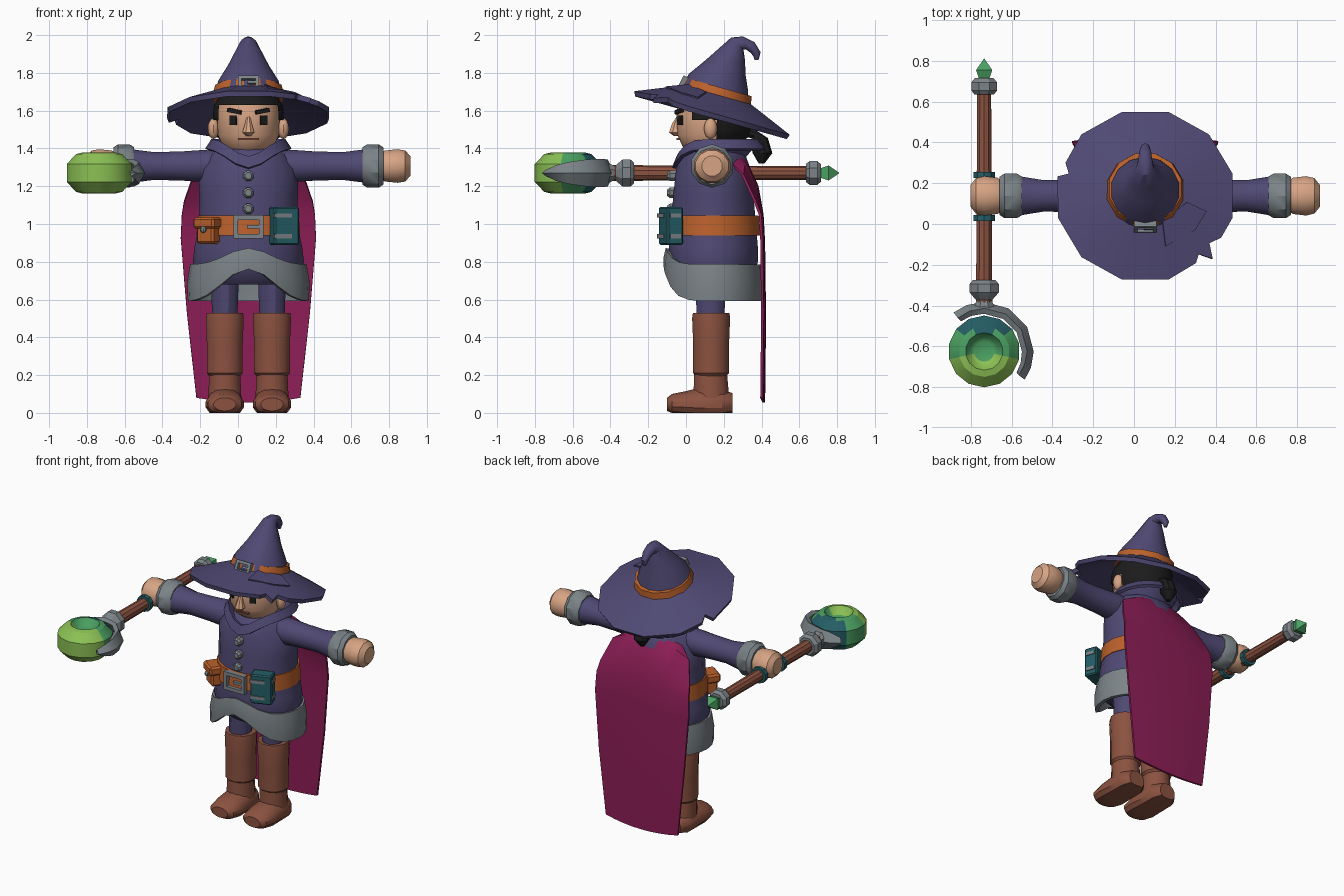
import bpy, bmesh
from math import sin, cos, pi, radians, exp
from mathutils import Vector, Matrix

if "Cube" in bpy.data.objects:
    bpy.data.objects.remove(bpy.data.objects["Cube"], do_unlink=True)

CX, CY = 0.055, 0.145          # body axis
COLOURS = {
    "purple_cloth": (.078, .066, .17), "orange_leather": (.5, .12, .025),
    "brown_leather": (.26, .085, .052), "magenta_cape": (.27, .013, .095),
    "grey_metal": (.2, .23, .245), "skin": (.68, .37, .23), "black_hair": (.012, .011, .012),
    "light_green": (.26, .53, .09), "green": (.07, .35, .12), "teal": (.018, .11, .13)}
MATS, PARTS = {}, []
for label, rgb in COLOURS.items():
    m = bpy.data.materials.new(label)
    m.use_nodes = True
    m.diffuse_color = (*rgb, 1)
    m.node_tree.nodes["Principled BSDF"].inputs["Base Color"].default_value = (*rgb, 1)
    MATS[label] = m


def finish(name, bm, *mats, thick=0):
    bmesh.ops.remove_doubles(bm, verts=bm.verts, dist=.0005)
    bmesh.ops.recalc_face_normals(bm, faces=bm.faces)
    me = bpy.data.meshes.new(name)
    bm.to_mesh(me)
    bm.free()
    for label in mats:
        me.materials.append(MATS[label])
    ob = bpy.data.objects.new(name, me)
    bpy.context.collection.objects.link(ob)
    if thick:
        mod = ob.modifiers.new("thickness", "SOLIDIFY")
        mod.thickness, mod.offset = thick, 0
    PARTS.append(ob)
    return ob


def skin_rows(rows, closed, caps=False):
    """Faces between equal rows of points."""
    bm = bmesh.new()
    vs = [[bm.verts.new(p) for p in row] for row in rows]
    n = len(vs[0])
    for a, b in zip(vs, vs[1:]):
        for i in range(n if closed else n - 1):
            j = (i + 1) % n
            bm.faces.new((a[i], a[j], b[j], b[i]))
    if caps:
        bm.faces.new(vs[0])
        bm.faces.new(vs[-1])
    return bm


AXES = {"Z": ((1, 0, 0), (0, 1, 0)), "X": ((0, 1, 0), (0, 0, 1)), "Y": ((1, 0, 0), (0, 0, 1))}


def loft_bm(rings, n=12, axis="Z", floor=-1):
    """Rings are x, y, z, two radii and an optional tilt about x."""
    rows = []
    for x, y, z, ru, rv, *tilt in rings:
        rot = Matrix.Rotation(radians(tilt[0] if tilt else 0), 3, "X")
        u, v = (rot @ Vector(a) for a in AXES[axis])
        row = []
        for i in range(n):
            a = 2 * pi * (i + .5) / n
            p = Vector((x, y, z)) + u * ru * cos(a) + v * rv * sin(a)
            p.z = max(p.z, floor)
            row.append(p)
        rows.append(row)
    return skin_rows(rows, True, True)


def loft(name, mat, rings, n=12, axis="Z", floor=-1):
    return finish(name, loft_bm(rings, n, axis, floor), mat)


def box(name, mat, M, loc, size, bevel=0):
    bm = bmesh.new()
    bmesh.ops.create_cube(bm, size=1, matrix=M @ Matrix.Translation(loc) @ Matrix.Diagonal((*size, 1)))
    if bevel:
        bmesh.ops.bevel(bm, geom=bm.edges[:], offset=bevel, segments=1, affect="EDGES")
    return finish(name, bm, mat)


def ball(name, mat, loc, scale, n=12):
    bm = bmesh.new()
    bmesh.ops.create_uvsphere(bm, u_segments=n, v_segments=8, radius=1,
                              matrix=Matrix.Translation(loc) @ Matrix.Diagonal((*scale, 1)))
    return finish(name, bm, mat)


def place(x, y, z, turn=0):
    return Matrix.Translation((x, y, z)) @ Matrix.Rotation(radians(turn), 4, "Z")


def buckle(name, M, w, h, t):
    for s in (-1, 1):
        box(name + "_side", "grey_metal", M, (s * (w - t) / 2, 0, 0), (t, .03, h))
        box(name + "_bar", "grey_metal", M, (0, 0, s * (h - t) / 2), (w, .03, t))
    box(name + "_prong", "grey_metal", M, (w / 5, -.003, 0), (w / 2, .02, t * .7))


# Tunic, belt and wavy hem
tunic = [(.68, .22, .17), (.73, .28, .22), (.8, .298, .238), (.88, .288, .238), (1, .262, .228),
         (1.15, .265, .215), (1.29, .265, .2), (1.37, .21, .17), (1.41, .12, .12)]
loft("tunic", "purple_cloth", [(CX, CY, z, a, b) for z, a, b in tunic], 20)
loft("belt", "orange_leather", [(CX, CY, z, a, a * .9) for z, a in ((.94, .278), (1.045, .27))], 20)


def around(n, rx, ry, height, cy=CY):
    """Closed row; height takes the angle away from the front."""
    row = []
    for i in range(n):
        a = 2 * pi * i / n - pi
        row.append((CX + rx * sin(a), cy - ry * cos(a), height(abs(a))))
    return row


hem = [around(24, .296, .24, lambda a: .785 + .085 * exp(-(a * 1.9) ** 2)),
       around(24, .312, .252, lambda a: .69 + .13 * exp(-(a * 1.8) ** 2)),
       around(24, .308, .25, lambda a: .592 + .17 * exp(-(a * 1.7) ** 2))]
finish("hem_band", skin_rows(hem, True), "grey_metal", thick=.025)

# Folded collar with a dip at the front
dip = lambda base, d: lambda a: base - d * exp(-(a * 1.6) ** 2)
collar = [around(20, .14, .14, dip(1.35, .02), .16), around(20, .195, .215, dip(1.44, .09), .17),
          around(20, .22, .24, dip(1.395, .1), .175)]
finish("collar", skin_rows(collar, True), "purple_cloth", thick=.02)
for i, z in enumerate((1.255, 1.165, 1.08)):
    loft("button", "grey_metal", [(CX, y, z, r, r) for y, r in ((-.03, .03), (-.085, .03), (-.1, .018))], 8, "Y")

# Belt buckle, pouch and book
buckle("belt_buckle", place(CX, -.11, .985), .16, .125, .025)
P = place(-.155, -.035, .965, -35)
box("pouch", "orange_leather", P, (0, 0, -.01), (.11, .08, .12), .012)
box("pouch_flap", "orange_leather", P, (0, -.005, .04), (.135, .1, .06), .012)
ball("pouch_button", "grey_metal", P @ Vector((0, -.05, .005)), (.017, .017, .017), 8)
B = place(.245, -.08, .99, 20)
box("book", "teal", B, (0, 0, 0), (.14, .09, .2), .008)
for z in (-.055, .055):
    box("book_clasp", "grey_metal", B, (-.025, -.043, z), (.1, .018, .022))
    box("book_strap", "grey_metal", B, (.07, 0, z), (.012, .06, .022))

# Legs, boots, arms, cuffs, hands and ears on both sides
for s in (-1, 1):
    x = CX + s * .125
    loft("thigh", "purple_cloth", [(x, .13, .48, .068, .075), (x, .13, .75, .078, .085)])
    shaft = [(.195, .085), (.21, .098), (.36, .098), (.5, .104), (.53, .1)]
    loft("boot_shaft", "brown_leather", [(x, .133, z, r, r) for z, r in shaft])
    loft("boot_ankle", "brown_leather", [(x, .135, .05, .092, .1), (x, .13, .21, .085, .09)])
    foot = [(-.1, .06, .035), (-.075, .09, .055), (0, .104, .07), (.08, .1, .09), (.19, .098, .08), (.245, .06, .06)]
    loft("boot_foot", "brown_leather", [(x, y, .045, a, b) for y, a, b in foot], 14, "Y", 0)

    def limb(name, mat, rings, n=12):
        loft(name, mat, [(CX + s * d, .138, 1.307, a, b) for d, a, b in rings], n, "X")
    limb("sleeve", "purple_cloth", [(.12, .09, .08), (.24, .088, .088), (.35, .082, .08), (.5, .08, .076), (.62, .1, .092)])
    limb("cuff", "grey_metal", [(.605, .1, .1), (.63, .115, .115), (.69, .115, .115), (.715, .098, .098)], 10)
    limb("hand", "skin", [(.69, .07, .07), (.725, .092, .085), (.79, .1, .092), (.83, .09, .085), (.857, .055, .055)])
    ball("ear", "skin", (CX + s * .185, .13, 1.505), (.03, .035, .055))

# Head and face
head = [(1.37, .085, .09), (1.41, .135, .145), (1.47, .163, .172), (1.6, .168, .178), (1.68, .14, .15), (1.72, .07, .08)]
loft("head", "skin", [(CX, .125, z, a, b) for z, a, b in head], 20)
loft("nose", "skin", [(CX, y, z, a, b) for y, z, a, b in
                      ((-.045, 1.465, .012, .02), (-.058, 1.485, .034, .034), (-.05, 1.53, .02, .026), (-.04, 1.57, .01, .01))], 8)
box("mouth", "brown_leather", place(CX, -.041, 1.45), (0, 0, 0), (.11, .02, .008))
for s in (-1, 1):
    F = place(CX + s * .08, -.029, 1.55, s * 25)
    box("eye", "black_hair", F, (0, 0, 0), (.04, .014, .05))
    box("eyebrow", "black_hair", F @ Matrix.Rotation(-s * .18, 4, "Y"), (0, -.002, .048), (.08, .02, .022))

# Hair shell open over the face, with a tied tail
shell = [(1.4, .11, .12), (1.46, .165, .19), (1.5, .18, .2), (1.55, .188, .205), (1.59, .188, .205),
         (1.63, .182, .2), (1.7, .14, .16), (1.73, .06, .07)]
bm = loft_bm([(CX, .14, z, a, b) for z, a, b in shell], 28)
skip = []
for f in bm.faces:
    c = f.calc_center_median()
    if c.y < .15 and not (c.z > 1.55 and c.y > .02 or c.z > 1.62):
        skip.append(f)
bmesh.ops.delete(bm, geom=skip, context="FACES")
finish("hair", bm, "black_hair")
loft("hair_tail", "black_hair", [(CX, y, z, r, r, -t) for y, z, r, t in
     ((.3, 1.5, .03, 100), (.36, 1.475, .025, 110), (.39, 1.43, .05, 150), (.405, 1.375, .052, 180), (.4, 1.32, .015, 180))], 10)

# Cape
cape = []
for z, y, w in ((1.39, .25, .2), (1.34, .3, .29), (1.2, .365, .34), (1.05, .392, .352), (.9, .4, .358), (.5, .405, .325), (.055, .4, .275)):
    cape.append([(CX + w * t / 4, y + .012 * (1 - t * t / 16), z + .025 * t * t / 16 * (z < 1) - .08 * t * t / 16 * (z > 1.1))
                 for t in range(-4, 5)])
finish("cape", skin_rows(cape, False), "magenta_cape", thick=.014)

# Hat: tilted notched brim, crown with curled tip, band, buckle and patch
TILT = -15.7
H = Matrix.Translation((CX, .135, 1.575)) @ Matrix.Rotation(radians(TILT), 4, "X")
brim_edge = [(a, .437) for a in range(15, 136, 30)]
brim_edge += [(157, .42), (164, .385), (167, .437)] + [(a, .437) for a in range(195, 286, 30)]
brim_edge += [(306, .42), (311, .395), (316, .455), (322, .395), (330, .425), (345, .437)]
rise = lambda r: .1 * (.437 - r) / .25
rows = []
for k in (.4, .7, 1):
    rows.append([H @ Vector((cos(radians(a)) * r * k, sin(radians(a)) * r * k, rise(r * k))) for a, r in brim_edge])
finish("hat_brim", skin_rows(rows, True), "purple_cloth", thick=.028)
patch = [(.085, -.16), (.205, -.06), (.3, -.095), (.245, -.19), (.1, -.275)]
bm = bmesh.new()
bm.faces.new([bm.verts.new(H @ Vector((x, y, rise(Vector((x, y)).length) + .02))) for x, y in patch])
finish("hat_patch", bm, "purple_cloth", thick=.009)
crown = [(.15, 1.66, .19, 16), (.172, 1.75, .163, 16), (.21, 1.83, .112, 20), (.245, 1.9, .075, 26), (.272, 1.955, .046, 45),
         (.31, 1.958, .036, 75), (.352, 1.935, .03, 110), (.375, 1.9, .022, 155), (.374, 1.868, .01, 180)]
loft("hat_crown", "purple_cloth", [(CX, y, z, r, r, -t) for y, z, r, t in crown], 14)
band = [(*(H @ Vector((0, 0, h))), r, r, TILT) for h, r in ((.085, .2), (.155, .182))]
loft("hat_band", "orange_leather", band, 12)
buckle("hat_buckle", H @ Matrix.Translation((0, -.192, .125)) @ Matrix.Rotation(radians(-12), 4, "X"), .11, .075, .018)

# Staff held level in the right hand
SX, SZ, OY = -.735, 1.27, -.625


def staff(name, mat, rings, n=10):
    loft(name, mat, [(SX, y, SZ, r, r) for y, r in rings], n, "Y")


staff("staff_shaft", "brown_leather", [(-.4, .042), (.66, .036)])
staff("staff_collar", "grey_metal", [(-.42, .06), (-.375, .04), (-.355, .06), (-.335, .078), (-.295, .078), (-.275, .06)], 8)
staff("staff_end_cap", "grey_metal", [(.635, .052), (.655, .068), (.695, .068), (.715, .05)], 8)
staff("staff_crystal", "green", [(.71, .035), (.755, .056), (.812, .001)], 4)
for y in (.015, .225):
    staff("staff_wrap", "teal", [(y, .055), (y + .03, .055)])

# Dimpled orb, coloured in bands from front to back
half = [(.05, .06), (.07, .072), (.092, .108), (.125, .1), (.176, .048)]
profile = half + [(r, -h) for r, h in reversed(half)]
bm = loft_bm([(SX, OY, SZ + h, r, r) for r, h in profile], 14)
for f in bm.faces:
    c = f.calc_center_median()
    f.material_index = 0 if c.y < OY - .02 else 2 if c.y > OY + .1 and abs(c.x - SX) < .11 else 1
finish("staff_orb", bm, "light_green", "green", "teal")

# Claw curving round one side of the orb
claw = []
for a, h in ((128, .015), (110, .05), (90, .065), (60, .068), (30, .066), (0, .05), (-18, .03), (-34, .004)):
    d = Vector((cos(radians(a)), sin(radians(a)), 0))
    claw.append([Vector((SX, OY, SZ + k * h)) + d * (.228 - .03 * abs(k)) for k in (-1, 0, 1)])
finish("staff_claw", skin_rows(claw, False), "grey_metal", thick=.03)

# Apply thickness and shade
bpy.ops.object.select_all(action="DESELECT")
for ob in PARTS:
    ob.select_set(True)
bpy.context.view_layer.objects.active = PARTS[0]
bpy.ops.object.convert(target="MESH")
bpy.ops.object.shade_smooth_by_angle(angle=radians(32))
